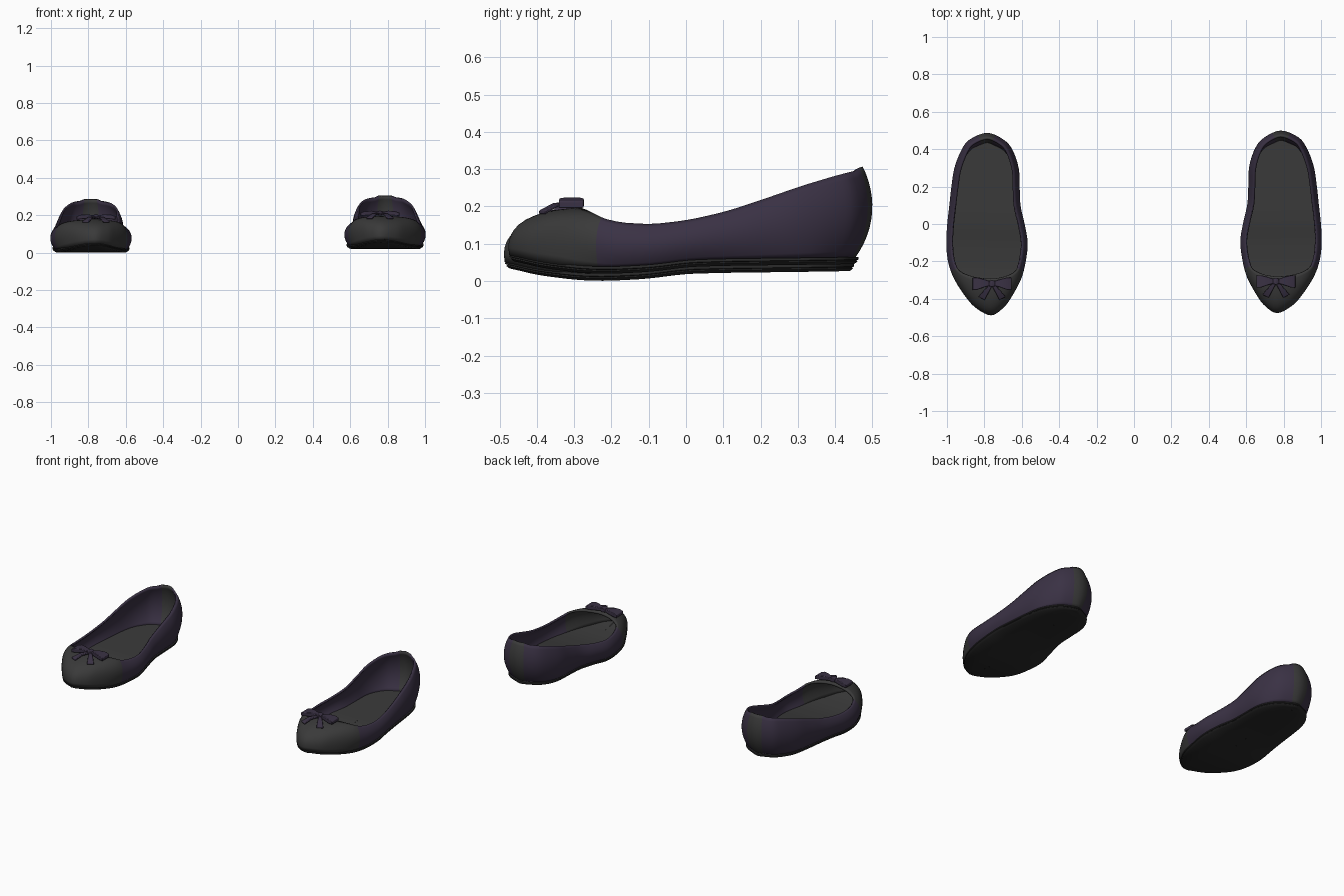
import bpy, bmesh, math
from mathutils import Vector

cube = bpy.data.objects.get("Cube")
if cube:
    bpy.data.objects.remove(cube)


def material(name, rgb):
    m = bpy.data.materials.new(name)
    m.use_nodes = True
    m.diffuse_color = (*rgb, 1)
    m.node_tree.nodes["Principled BSDF"].inputs["Base Color"].default_value = (*rgb, 1)
    return m


PURPLE = material("dark purple leather", (0.042, 0.031, 0.058))
GREY = material("charcoal leather", (0.042, 0.042, 0.042))
SOLE = material("black rubber", (0.022, 0.022, 0.022))

# Plan of one shoe: toe, outer side, heel, inner side
PLAN = [(.02, -.49), (-.055, -.455), (-.108, -.4), (-.172, -.3), (-.205, -.2), (-.215, -.1),
        (-.21, 0), (-.199, .1), (-.188, .2), (-.172, .3), (-.135, .4), (-.092, .455),
        (0, .49), (.085, .455), (.133, .4), (.165, .3), (.17, .2), (.175, .1),
        (.197, 0), (.213, -.1), (.202, -.2), (.178, -.3), (.125, -.4), (.082, -.455)]
# Heights along the shoe: (y, z)
BOTTOM = [(-.5, .036), (-.4, .014), (-.3, .002), (-.22, -.001), (-.1, .005), (0, .018), (.1, .021), (.5, .026)]
TOPLINE = [(-.29, .183), (-.25, .155), (-.2, .138), (-.1, .132), (0, .144), (.1, .167),
           (.2, .2), (.3, .235), (.4, .265), (.5, .289)]
STEPS = 4


def clamp(v):
    return max(0.0, min(1.0, v))


def lookup(table, y):
    if y <= table[0][0]:
        return table[0][1]
    for (a, za), (b, zb) in zip(table, table[1:]):
        if y <= b:
            return za + (zb - za) * (y - a) / (b - a)
    return table[-1][1]


def height(table, y):
    return sum(lookup(table, y + d) for d in (-.03, -.015, 0, .015, .03)) / 5


def closed_spline(points):
    pts = [Vector(p) for p in points]
    n, out = len(pts), []
    for i in range(n):
        a, b, c, d = (pts[(i + k) % n] for k in (-1, 0, 1, 2))
        for s in range(STEPS):
            t = s / STEPS
            out.append(.5 * (2 * b + (c - a) * t + (2 * a - 5 * b + 4 * c - d) * t * t
                             + (3 * b - a - 3 * c + d) * t ** 3))
    return out


OUTLINE = closed_spline(PLAN)
COUNT = len(OUTLINE)
NORMALS = []
for i in range(COUNT):
    d = (OUTLINE[(i + 1) % COUNT] - OUTLINE[i - 1]).normalized()
    NORMALS.append(Vector((-d.y, d.x)))


def heel_tuck(y):
    return .028 * clamp((y - .34) / .13)


def place(side, p):
    # side -1 is the right shoe, +1 its mirrored partner set slightly back and higher
    back, up = (.012, .019) if side > 0 else (0, 0)
    return Vector((side * (.785 - p[0]), p[1] + back - .003, p[2] + up + .001))


def finish(bm, name, mats, angle=40):
    mesh = bpy.data.meshes.new(name)
    bm.to_mesh(mesh)
    bm.free()
    obj = bpy.data.objects.new(name, mesh)
    bpy.context.collection.objects.link(obj)
    for m in mats:
        mesh.materials.append(m)
    bpy.ops.object.select_all(action='DESELECT')
    obj.select_set(True)
    bpy.context.view_layer.objects.active = obj
    bpy.ops.object.shade_smooth_by_angle(angle=math.radians(angle))
    return obj


def wall_curve(i):
    """Four control points of the upper, from sole edge to topline."""
    o, n = OUTLINE[i], NORMALS[i]
    front = clamp((-.22 - o.y) / .14)
    if o.y < -.22:
        top = Vector((o.x * .86, -.215 - .075 * ((-.22 - o.y) / .27) ** .6))
    else:
        top = o - n * .025
    z0 = height(BOTTOM, o.y) + .016
    z1 = height(TOPLINE, top.y)
    if abs(o.x) < .05 and o.y > .4:
        z1 += .006
    h = z1 - z0
    foot = o - n * (.018 * (1 - .6 * front) + heel_tuck(o.y))
    low = o + n * .012
    high = low.lerp(top, .42 * front)
    return [foot.to_3d() + Vector((0, 0, z0)),
            low.to_3d() + Vector((0, 0, z0 + h * (.32 + .36 * front))),
            high.to_3d() + Vector((0, 0, z0 + h * (.7 + .27 * front))),
            top.to_3d() + Vector((0, 0, z1))]


def build_upper(side, label):
    bm = bmesh.new()
    rows = 12
    cols = []
    for i in range(COUNT):
        a, b, c, d = wall_curve(i)
        col = []
        for k in range(rows + 1):
            t = k / rows
            u = 1 - t
            p = a * u ** 3 + b * 3 * u * u * t + c * 3 * u * t * t + d * t ** 3
            col.append(bm.verts.new(place(side, p)))
        cols.append(col)
    for i in range(COUNT):
        j = (i + 1) % COUNT
        mid = (OUTLINE[i] + OUTLINE[j]) / 2
        grey = mid.y < -.245 or (mid.y > .4 and abs(mid.x) < .05)
        for k in range(rows):
            quad = [cols[i][k], cols[j][k], cols[j][k + 1], cols[i][k + 1]]
            f = bm.faces.new(quad if side > 0 else quad[::-1])
            f.material_index = int(grey)
    obj = finish(bm, label + " upper", [PURPLE, GREY], 60)
    wall = obj.modifiers.new("leather thickness", 'SOLIDIFY')
    wall.thickness = .011
    wall.offset = -1


def build_slab(side, name, layers, mat):
    """Closed slab following the plan; layers are (inset, height above ground line)."""
    rings = [(f, *layers[0]) for f in (0, .5)] + [(1, *l) for l in layers]
    rings += [(f, *layers[-1]) for f in (.5, 0)]
    bm = bmesh.new()
    grid = []
    for f, inset, dz in rings:
        ring = []
        for o, n in zip(OUTLINE, NORMALS):
            p = o - n * (inset + heel_tuck(o.y))
            ring.append(bm.verts.new(place(side, (p.x * f, p.y, height(BOTTOM, o.y) + dz))))
        grid.append(ring)
    for lower, upper in zip(grid, grid[1:]):
        for i in range(COUNT):
            j = (i + 1) % COUNT
            bm.faces.new([lower[i], lower[j], upper[j], upper[i]])
    bmesh.ops.recalc_face_normals(bm, faces=bm.faces)
    finish(bm, name, [mat])


def build_ribbon(side, name, stations):
    """Box loft; each station is a centre, a half-width vector in plan and a half height."""
    bm = bmesh.new()
    rings = []
    for c, w, t in stations:
        corners = [(1, 1), (-1, 1), (-1, -1), (1, -1)]
        rings.append([bm.verts.new(place(side, (c[0] + w[0] * a, c[1] + w[1] * a, c[2] + t * b)))
                      for a, b in corners])
    for r, s in zip(rings, rings[1:]):
        for i in range(4):
            bm.faces.new([r[i], r[(i + 1) % 4], s[(i + 1) % 4], s[i]])
    bm.faces.new(rings[0])
    bm.faces.new(rings[-1])
    bmesh.ops.recalc_face_normals(bm, faces=bm.faces)
    obj = finish(bm, name, [PURPLE])
    bevel = obj.modifiers.new("soft edges", 'BEVEL')
    bevel.width = .003
    bevel.segments = 2


def build_bow(side, label):
    x, y, z = .026, -.315, .19
    for s, part in ((-1, "outer"), (1, "inner")):
        build_ribbon(side, f"{label} bow {part} loop", [
            ((x + s * .008, y, z), (0, .011), .007),
            ((x + s * .045, y + .001, z + .002), (0, .022), .012),
            ((x + s * .08, y - .001, z), (0, .033), .012),
            ((x + s * .104, y - .002, z - .005), (0, .033), .009)])
        build_ribbon(side, f"{label} bow {part} tail", [
            ((x + s * .006, y - .008, z - .002), (.007, s * .005), .005),
            ((x + s * .032, y - .045, z - .006), (.012, s * .007), .005),
            ((x + s * .056, y - .08, z - .026), (.017, s * .009), .005)])
    build_ribbon(side, label + " bow knot", [
        ((x - .016, y, z), (0, .014), .010),
        ((x, y, z + .002), (0, .018), .013),
        ((x + .016, y, z), (0, .014), .010)])


for side, label in ((-1, "right shoe"), (1, "left shoe")):
    build_upper(side, label)
    # Outsole with a shallow groove below the welt
    build_slab(side, label + " sole", [(.009, .019), (.008, .012), (.014, .010), (.011, .007), (.02, 0)], SOLE)
    build_slab(side, label + " insole", [(.024, .028), (.024, .018)], GREY)
    build_bow(side, label)
